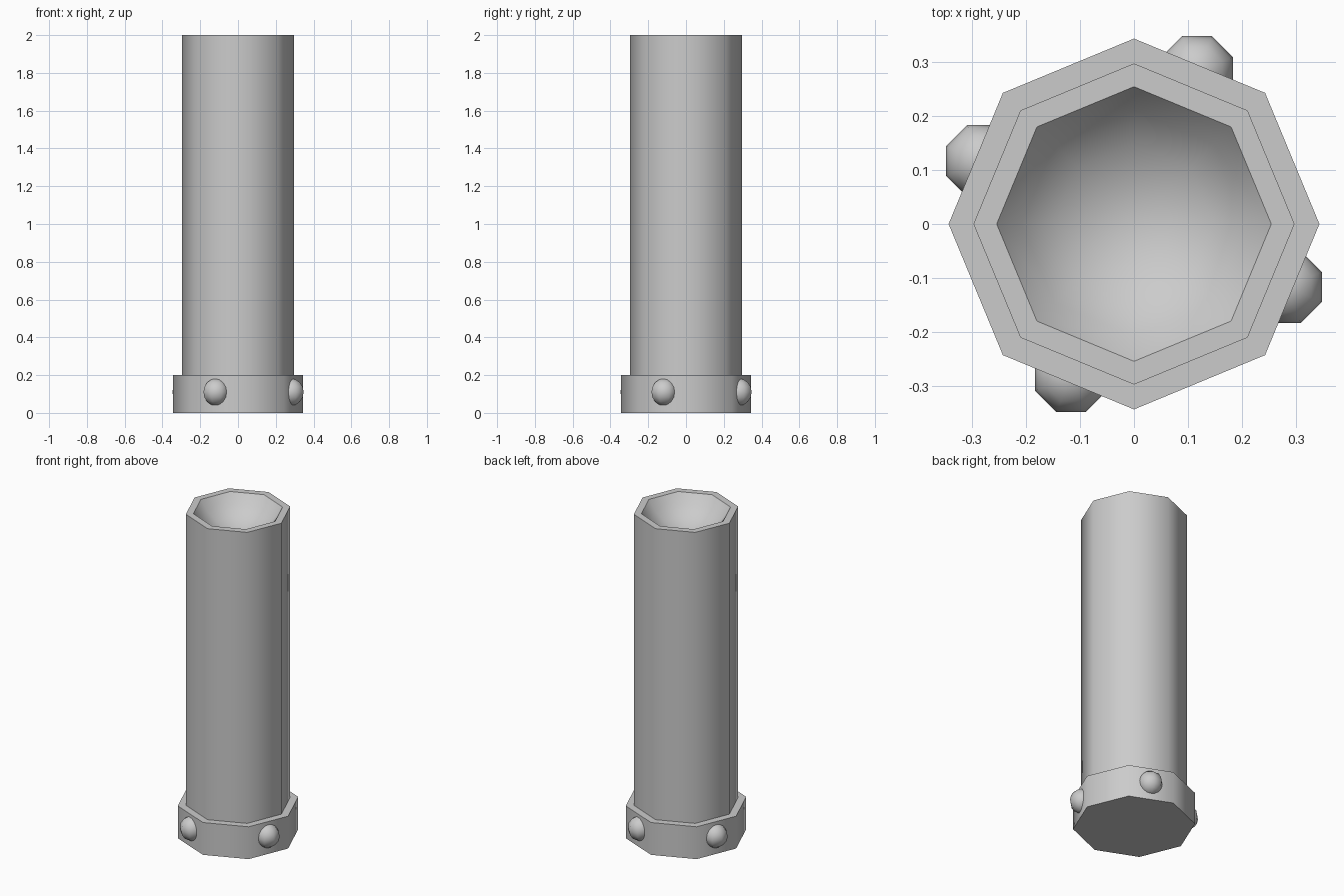
import bpy, math

if "Cube" in bpy.data.objects:
    bpy.data.objects.remove(bpy.data.objects["Cube"])

SIDES = 8


def lathe(name, profile, sharp_angle):
    """Spin (radius, z) points into an octagonal solid; radius 0 becomes a pole."""
    verts, faces, rings = [], [], []
    for r, z in profile:
        start = len(verts)
        count = 1 if r == 0 else SIDES
        for i in range(count):
            a = 2 * math.pi * i / SIDES
            verts.append((r * math.cos(a), r * math.sin(a), z))
        rings.append([start + (i % count) for i in range(SIDES)])
    for lo, hi in zip(rings, rings[1:]):
        for i in range(SIDES):
            j = (i + 1) % SIDES
            quad = [lo[i], lo[j], hi[j], hi[i]]
            faces.append(list(dict.fromkeys(quad)))
    mesh = bpy.data.meshes.new(name)
    mesh.from_pydata(verts, [], faces)
    mesh.update()
    obj = bpy.data.objects.new(name, mesh)
    bpy.context.collection.objects.link(obj)
    smooth(obj, sharp_angle)
    return obj


def smooth(obj, angle):
    bpy.ops.object.select_all(action='DESELECT')
    obj.select_set(True)
    bpy.context.view_layer.objects.active = obj
    bpy.ops.object.shade_smooth_by_angle(angle=math.radians(angle))


# One-piece tube: wide collar, shaft, flat rim and rounded hollow in the top
rim_r, depth = 0.254, 0.15
sphere_r = (rim_r ** 2 + depth ** 2) / (2 * depth)
max_angle = math.asin(rim_r / sphere_r)
hollow = []
for k in range(1, 5):
    a = max_angle * (1 - k / 4)
    r = 0 if k == 4 else sphere_r * math.sin(a)
    hollow.append((r, 2 - depth + sphere_r * (1 - math.cos(a))))
profile = [(0, 0), (0.343, 0), (0.343, 0.2), (0.297, 0.2), (0.297, 2), (rim_r, 2)]
lathe("octagonal_tube", profile + hollow, 50)

# Four rivets on alternate faces of the collar
for k in range(4):
    a = math.radians(67.5 + 90 * k)
    bpy.ops.mesh.primitive_uv_sphere_add(
        segments=8, ring_count=8, radius=0.072,
        location=(0.304 * math.cos(a), 0.304 * math.sin(a), 0.11),
        rotation=(0, 0, a))
    rivet = bpy.context.object
    rivet.name = f"rivet_{k + 1}"
    smooth(rivet, 60)
